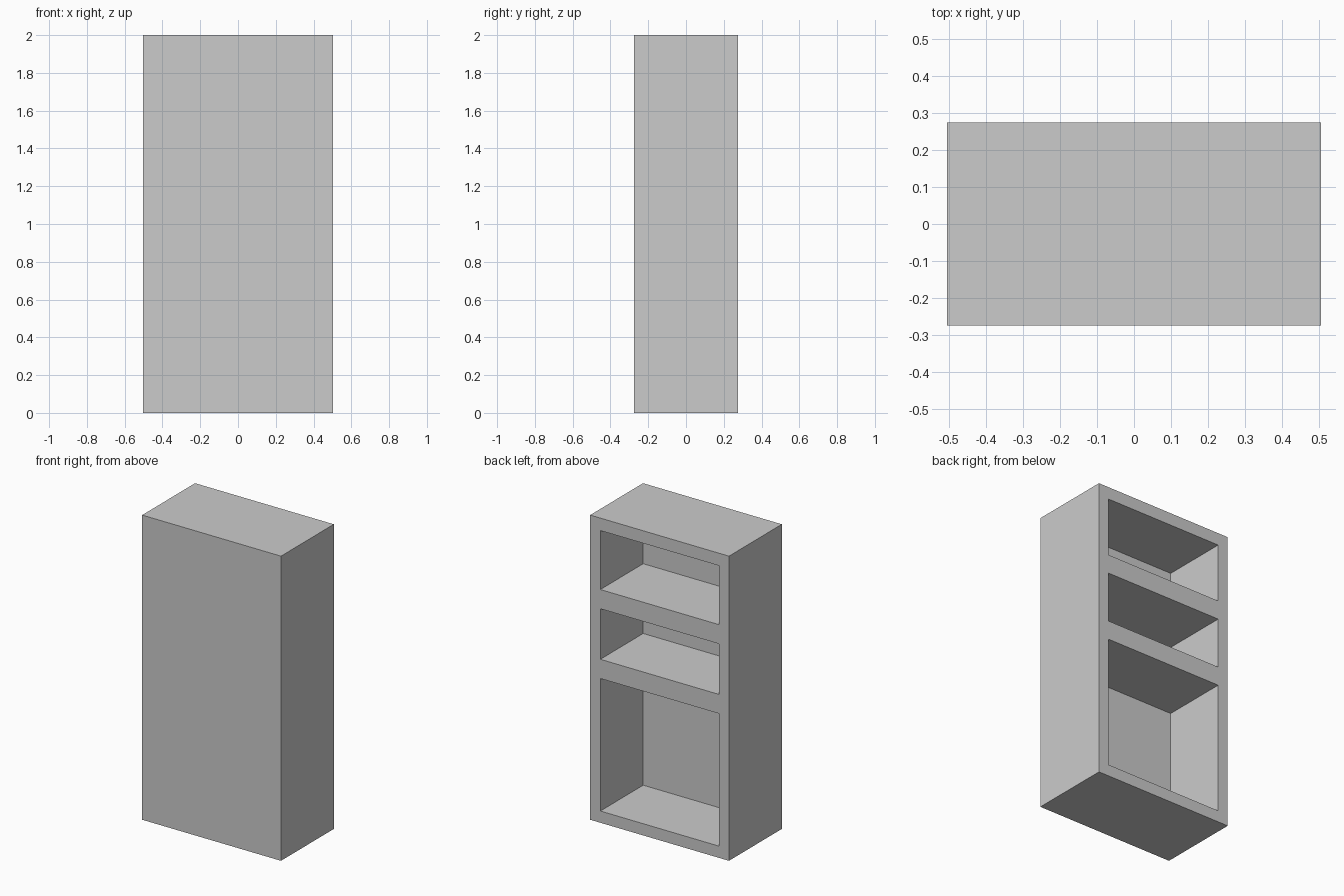
import bpy

if "Cube" in bpy.data.objects:
    bpy.data.objects.remove(bpy.data.objects["Cube"])

W, D, H = 1.008, 0.548, 2.0      # outer width, depth, height
WALL = 0.074                     # side wall thickness
PANEL = 0.104                    # closed front panel thickness


def box(name, lo, hi):
    """Axis-aligned box between two corners."""
    bpy.ops.mesh.primitive_cube_add(size=1, location=[(a + b) / 2 for a, b in zip(lo, hi)])
    ob = bpy.context.object
    ob.name = name
    ob.scale = [b - a for a, b in zip(lo, hi)]
    bpy.ops.object.transform_apply(location=True, rotation=True, scale=True)
    return ob


# Solid cabinet body
cabinet = box("cabinet", (-W / 2, -D / 2, 0), (W / 2, D / 2, H))

# Three compartments opened from the back, leaving two thick shelves
for i, (z0, z1) in enumerate([(0.077, 0.947), (1.073, 1.405), (1.531, 1.918)]):
    cutter = box(f"compartment_cutter_{i}",
                 (-W / 2 + WALL, -D / 2 + PANEL, z0),
                 (W / 2 - WALL, D / 2 + 0.1, z1))
    cutter.hide_render = True
    mod = cabinet.modifiers.new("compartment", 'BOOLEAN')
    mod.operation = 'DIFFERENCE'
    mod.solver = 'EXACT'
    mod.object = cutter
    bpy.context.view_layer.objects.active = cabinet
    bpy.ops.object.modifier_apply(modifier=mod.name)
    bpy.data.objects.remove(cutter)
